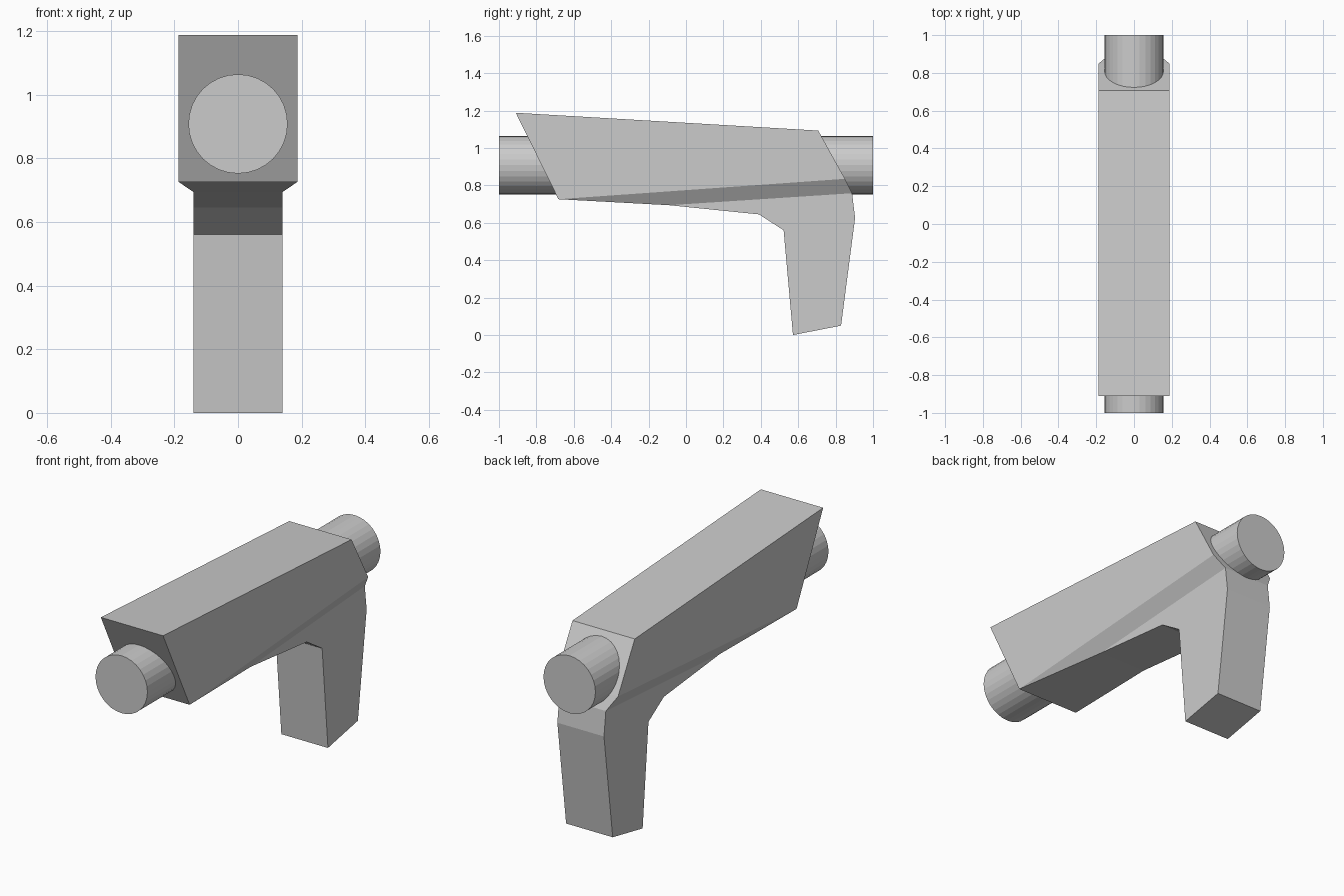
import bpy, bmesh, math
from mathutils import Matrix

if "Cube" in bpy.data.objects:
    bpy.data.objects.remove(bpy.data.objects["Cube"])

def make_object(name, bm):
    bmesh.ops.recalc_face_normals(bm, faces=bm.faces)
    mesh = bpy.data.meshes.new(name)
    bm.to_mesh(mesh)
    bm.free()
    obj = bpy.data.objects.new(name, mesh)
    bpy.context.collection.objects.link(obj)
    return obj

# Body and grip: side outline as (half width, y, z), wide body tapering to a narrow grip
W, N = 0.187, 0.14
outline = [
    (W, -0.91, 1.188), (W, 0.707, 1.093), (W, 0.85, 0.835),       # 0-2 top and back slope
    (N, 0.888, 0.758), (N, 0.904, 0.626), (N, 0.829, 0.05),       # 3-5 grip back
    (N, 0.572, 0.0), (N, 0.522, 0.56), (N, 0.39, 0.645),          # 6-8 grip front
    (N, -0.09, 0.694), (W, -0.682, 0.726),                        # 9-10 underside
]
side_faces = [(0, 1, 2, 10), (10, 2, 3, 9), (3, 4, 5, 6, 7, 8, 9)]

bm = bmesh.new()
left, right = [[bm.verts.new((s * x, y, z)) for x, y, z in outline] for s in (-1, 1)]
for verts in (left, right):
    for face in side_faces:
        bm.faces.new([verts[i] for i in face])
for i in range(len(outline)):
    j = (i + 1) % len(outline)
    bm.faces.new((left[i], left[j], right[j], right[i]))
make_object("body_and_grip", bm)

# Round barrel running through the whole body
bm = bmesh.new()
bmesh.ops.create_cone(
    bm, cap_ends=True, segments=32, radius1=0.156, radius2=0.156, depth=2.0,
    matrix=Matrix.Translation((0, 0, 0.908)) @ Matrix.Rotation(math.pi / 2, 4, 'X'))
make_object("barrel", bm)
